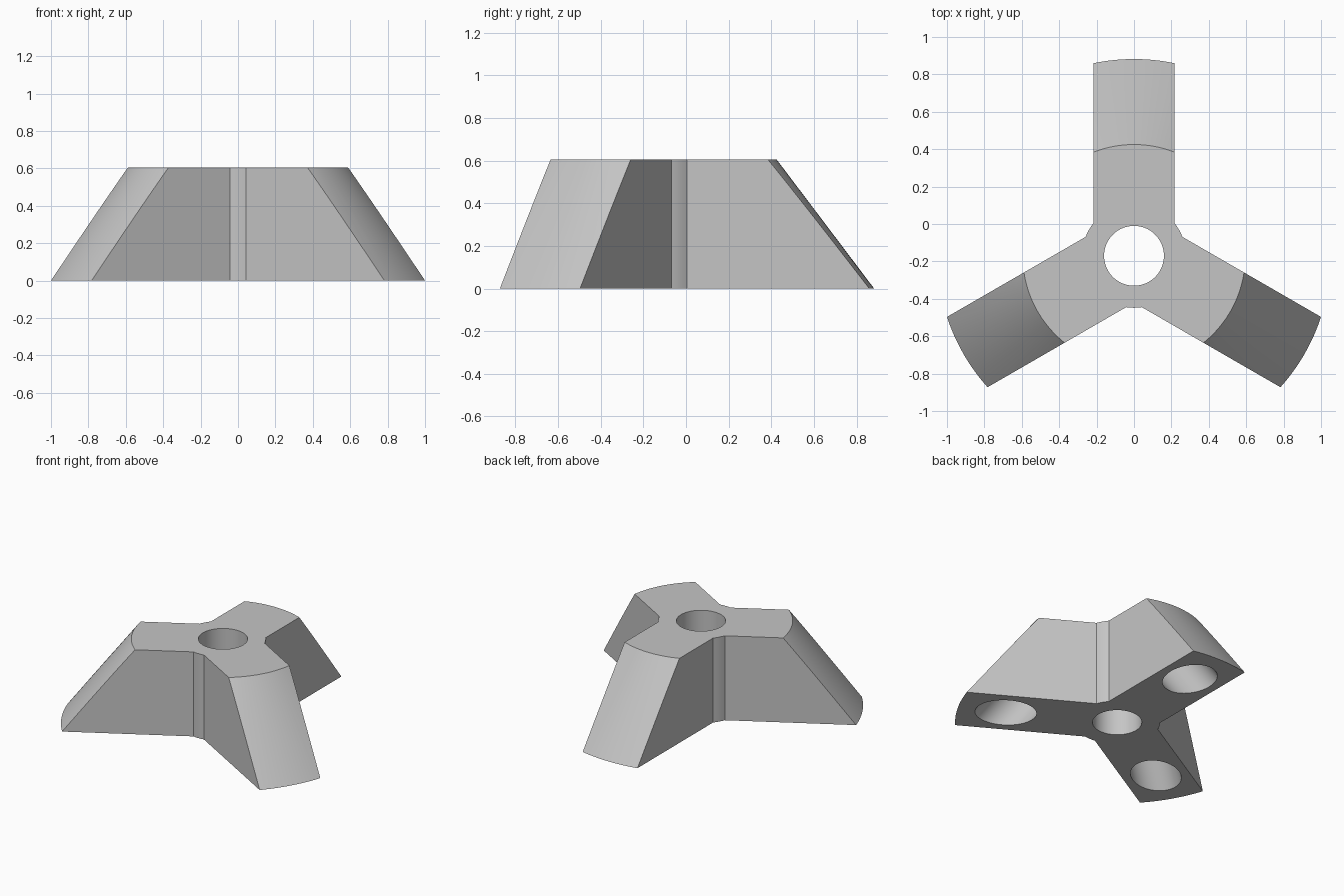
import bpy, bmesh, math
from mathutils import Matrix, Vector

cube = bpy.data.objects.get("Cube")
if cube:
    bpy.data.objects.remove(cube, do_unlink=True)

CY = -0.17            # hub axis position in y
HEIGHT = 0.605
HALF_W = 0.217        # half width of an arm
HUB_R = 0.278
BASE_R, TOP_R = 1.052, 0.595
BORE_R = 0.16
SOCKET_AT = 0.735     # distance of each leg socket from the hub axis
SOCKET_DEPTH = 0.5
ARM_ANGLES = [math.radians(a) for a in (90, 210, 330)]

grey = bpy.data.materials.new("matte grey")
grey.use_nodes = True
color = (0.56, 0.56, 0.56, 1)
grey.diffuse_color = color
grey.node_tree.nodes["Principled BSDF"].inputs["Base Color"].default_value = color


def make_object(name, bm):
    bmesh.ops.recalc_face_normals(bm, faces=bm.faces)
    mesh = bpy.data.meshes.new(name)
    bm.to_mesh(mesh)
    bm.free()
    mesh.materials.append(grey)
    obj = bpy.data.objects.new(name, mesh)
    bpy.context.collection.objects.link(obj)
    return obj


def cone(name, r_bottom, r_top, depth, matrix, segments=96):
    bm = bmesh.new()
    bmesh.ops.create_cone(bm, cap_ends=True, segments=segments, radius1=r_bottom,
                          radius2=r_top, depth=depth, matrix=matrix)
    return make_object(name, bm)


def boolean(target, cutter, operation):
    mod = target.modifiers.new(operation.title(), "BOOLEAN")
    mod.operation, mod.solver, mod.object = operation, "EXACT", cutter
    bpy.context.view_layer.objects.active = target
    bpy.ops.object.modifier_apply(modifier=mod.name)
    bpy.data.objects.remove(cutter, do_unlink=True)


# Three-armed plan: straight arms joined by short hub arcs
plan = []
reach = BASE_R + 0.2
edge = math.asin(HALF_W / HUB_R)
gap = math.radians(120) - 2 * edge
for a in ARM_ANGLES:
    out = Vector((math.cos(a), math.sin(a)))
    side = Vector((-out.y, out.x))
    plan += [out * reach - side * HALF_W, out * reach + side * HALF_W]
    for i in range(5):
        t = a + edge + gap * i / 4
        plan.append(Vector((math.cos(t), math.sin(t))) * HUB_R)

bm = bmesh.new()
base = bm.faces.new([bm.verts.new((p.x, p.y + CY, 0)) for p in plan])
top = bmesh.ops.extrude_face_region(bm, geom=[base])["geom"]
bmesh.ops.translate(bm, vec=(0, 0, HEIGHT),
                    verts=[v for v in top if isinstance(v, bmesh.types.BMVert)])
body = make_object("tripod_hub", bm)

# Sloping rounded arm ends: trim with a cone slightly taller than the body
slope = (BASE_R - TOP_R) / HEIGHT
extra = 0.1
trim = cone("end_trim", BASE_R + slope * extra, TOP_R - slope * extra,
            HEIGHT + 2 * extra, Matrix.Translation((0, CY, HEIGHT / 2)), 180)
boolean(body, trim, "INTERSECT")

# Vertical bore through the hub
bore = cone("bore_cutter", BORE_R, BORE_R, 2, Matrix.Translation((0, CY, 0)))
boolean(body, bore, "DIFFERENCE")

# Blind leg sockets, running up and inward parallel to the sloping ends
tilt = math.atan(slope)
for a in ARM_ANGLES:
    place = (Matrix.Translation((0, CY, 0)) @ Matrix.Rotation(a, 4, "Z")
             @ Matrix.Translation((SOCKET_AT, 0, 0)) @ Matrix.Rotation(-tilt, 4, "Y"))
    socket = cone("socket_cutter", BORE_R, BORE_R, 2 * SOCKET_DEPTH, place)
    boolean(body, socket, "DIFFERENCE")

# Smooth curved walls, sharp edges kept
bpy.ops.object.select_all(action="DESELECT")
body.select_set(True)
bpy.context.view_layer.objects.active = body
bpy.ops.object.shade_smooth_by_angle(angle=math.radians(25))
